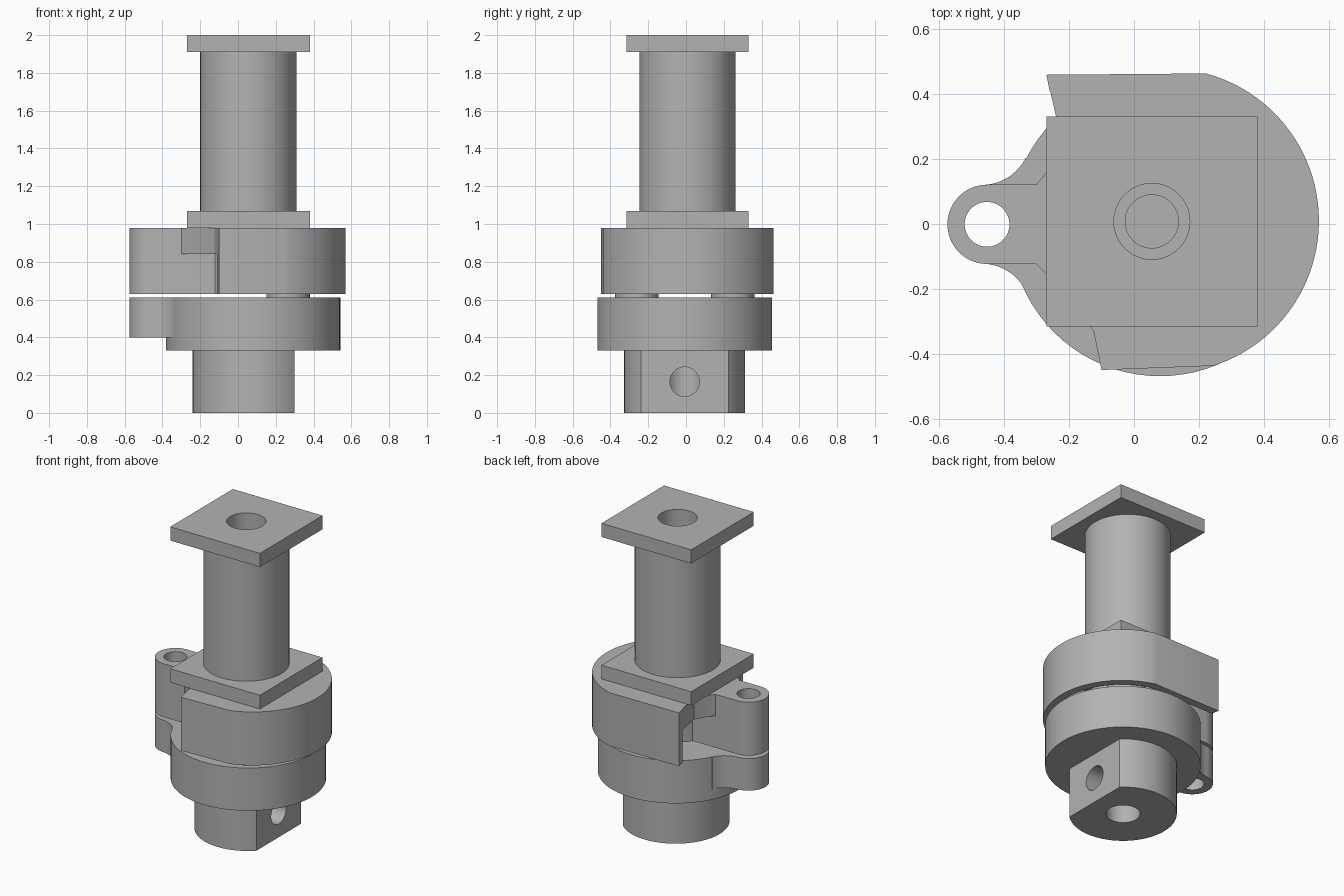
import bpy, bmesh
from math import pi, cos, sin, radians, atan2, sqrt

cube = bpy.data.objects.get("Cube")
if cube:
    bpy.data.objects.remove(cube, do_unlink=True)

metal = bpy.data.materials.new("plain_grey")
metal.use_nodes = True
grey = (0.45, 0.45, 0.45, 1)
metal.diffuse_color = grey
metal.node_tree.nodes["Principled BSDF"].inputs["Base Color"].default_value = grey

AXIS = (0.055, 0.008)      # upper column
LOW = (0.08, -0.007)       # lower disc
LUG = (-0.453, -0.001)     # hinge lugs
LUG_R = 0.122


def arc(c, r, a0, a1, n=48):
    return [(c[0] + r * cos(a0 + (a1 - a0) * i / n),
             c[1] + r * sin(a0 + (a1 - a0) * i / n)) for i in range(n + 1)]


def prism(name, pts, z0, z1):
    """Extrude a flat outline from z0 to z1."""
    bm = bmesh.new()
    face = bm.faces.new([bm.verts.new((x, y, z0)) for x, y in pts])
    top = bmesh.ops.extrude_face_region(bm, geom=[face])["geom"]
    for v in top:
        if isinstance(v, bmesh.types.BMVert):
            v.co.z = z1
    bmesh.ops.recalc_face_normals(bm, faces=bm.faces)
    mesh = bpy.data.meshes.new(name)
    bm.to_mesh(mesh)
    bm.free()
    mesh.materials.append(metal)
    ob = bpy.data.objects.new(name, mesh)
    bpy.context.collection.objects.link(ob)
    return ob


def rod(name, c, r, z0, z1, n=64):
    return prism(name, arc(c, r, 0, 2 * pi, n)[:-1], z0, z1)


def box(name, x0, x1, y0, y1, z0, z1):
    return prism(name, [(x0, y0), (x1, y0), (x1, y1), (x0, y1)], z0, z1)


def combine(ob, other, op):
    mod = ob.modifiers.new(op, 'BOOLEAN')
    mod.operation, mod.solver, mod.object = op, 'EXACT', other
    bpy.context.view_layer.objects.active = ob
    bpy.ops.object.modifier_apply(modifier=mod.name)
    bpy.data.objects.remove(other, do_unlink=True)


def finish(ob):
    bpy.ops.object.select_all(action='DESELECT')
    ob.select_set(True)
    bpy.context.view_layer.objects.active = ob
    bpy.ops.object.shade_smooth_by_angle(angle=radians(25))


# Upper housing: cover plate, thin skirt, hub and hinge arm
shell = arc((0.1, 0.01), 0.47, radians(-72), radians(75))
inner = arc((0.1, 0.01), 0.42, radians(72), radians(-70))
front_end, back_end = (-0.1, -0.45), (-0.27, 0.46)
notch = [(-0.24, 0.33), (-0.225, 0.24), (-0.27, 0.16), (-0.3, 0.123),
         (-0.3, -0.125), (-0.27, -0.155), (-0.2, -0.23), (-0.125, -0.33)]
housing = prism("upper_housing", shell + [back_end] + notch + [front_end], 0.84, 0.98)
skirt = prism("skirt", shell + [back_end, (-0.26, 0.41)] + inner
              + [(-0.11, -0.4), front_end], 0.63, 0.98)
combine(housing, skirt, 'UNION')
arm = prism("arm", arc(LUG, LUG_R, pi / 2, 3 * pi / 2) + [(0.05, -0.123), (0.05, 0.121)],
            0.63, 0.98)
combine(housing, arm, 'UNION')
combine(housing, rod("hub", AXIS, 0.22, 0.63, 0.95), 'UNION')

# Column with two square flanges
flange = (-0.27, 0.38, -0.316, 0.332)
column = rod("flanged_column", AXIS, 0.255, 1.03, 1.95)
for z0, z1 in ((0.98, 1.07), (1.91, 2.0)):
    combine(column, box("flange", *flange, z0, z1), 'UNION')

# Lower disc with flat-sided stub
disc = rod("lower_disc", LOW, 0.462, 0.33, 0.61, 80)
stub = rod("stub", LOW, 0.32, 0, 0.4)
combine(stub, box("flat", 0.3, 0.6, -0.5, 0.5, -0.1, 0.5), 'DIFFERENCE')
combine(disc, stub, 'UNION')

# Lower hinge lug with filleted neck
fillet_r = 0.15
d, a, b = LOW[0] - LUG[0], LUG_R + fillet_r, 0.462 + fillet_r
dx = (d * d + a * a - b * b) / (2 * d)
dy = sqrt(a * a - dx * dx)
centre = (LUG[0] + dx, LUG[1] + dy)
side = arc(centre, fillet_r, atan2(-dy, d - dx), atan2(-dy, -dx), 12)
mirrored = [(x, 2 * LUG[1] - y) for x, y in reversed(side)]
tip = arc(LUG, LUG_R, atan2(dy, dx), 2 * pi - atan2(dy, dx), 32)[1:-1]
neck = prism("neck", side + tip + mirrored + [(0, -0.2), (0, 0.2)], 0.40, 0.61)
combine(disc, neck, 'UNION')

# Hinge hole, column bore and stub holes
for ob in (housing, disc):
    combine(ob, rod("hinge_cut", LUG, 0.069, 0.2, 1.2, 48), 'DIFFERENCE')
combine(column, rod("bore_cut", AXIS, 0.117, 0.9, 2.1), 'DIFFERENCE')
combine(housing, rod("step_cut", AXIS, 0.082, 0.7, 1.1), 'DIFFERENCE')
combine(disc, rod("stub_cut", LOW, 0.102, -0.1, 0.33), 'DIFFERENCE')
cross = rod("cross_cut", (0, 0), 0.078, 0, 0.4, 48)
cross.rotation_euler = (0, pi / 2, 0)
cross.location = (LOW[0], LOW[1], 0.165)
bpy.context.view_layer.update()
combine(disc, cross, 'DIFFERENCE')

# Two pins between the disc and the housing
for name, y in (("front_pin", -0.26), ("back_pin", 0.247)):
    finish(rod(name, (0.265, y), 0.115, 0.6, 0.85, 48))
for ob in (housing, column, disc):
    finish(ob)
